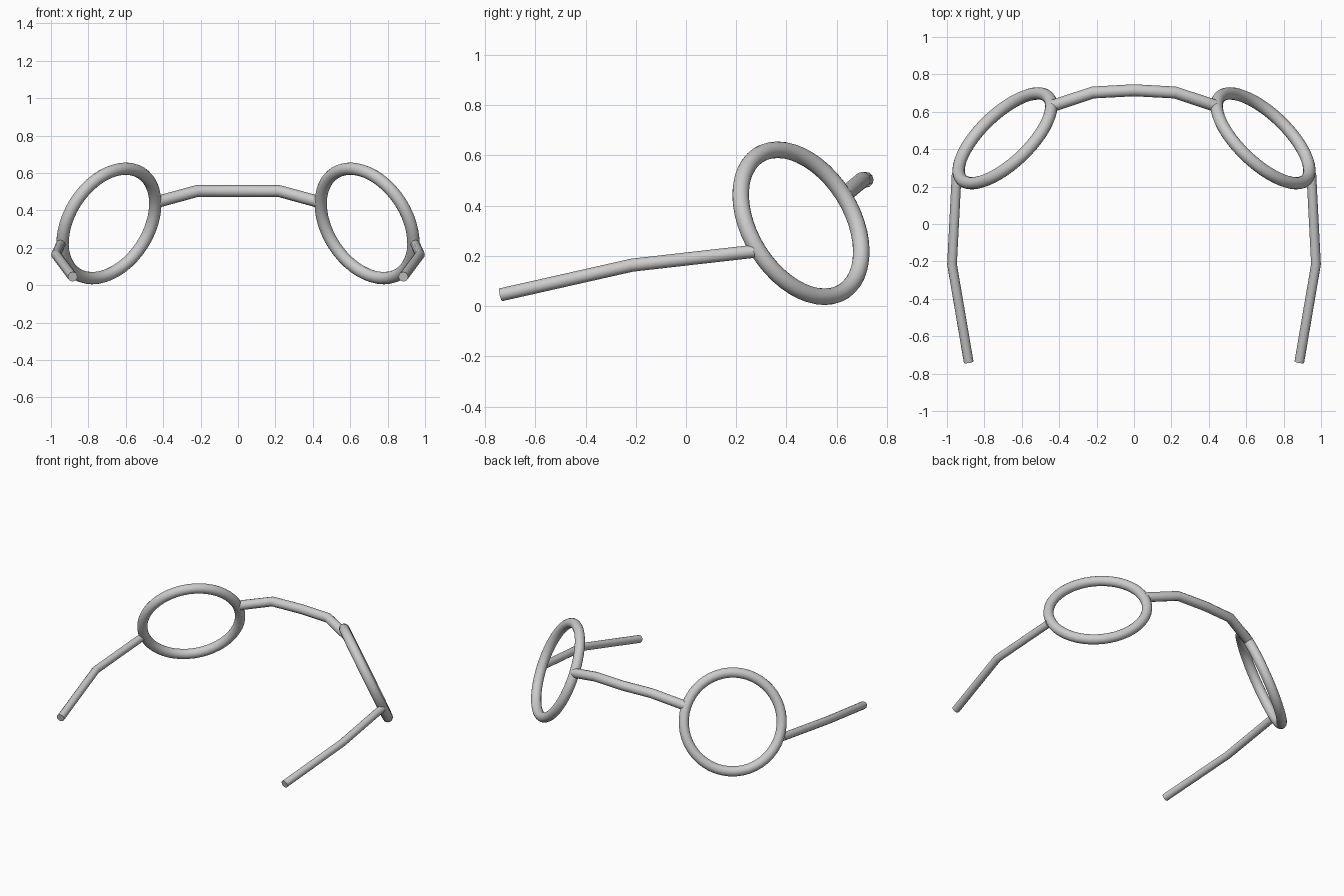
import bpy
from mathutils import Vector

cube = bpy.data.objects.get("Cube")
if cube:
    bpy.data.objects.remove(cube, do_unlink=True)

# One grey metal for the whole frame
metal = bpy.data.materials.new("grey_metal")
metal.use_nodes = True
GREY = (0.6, 0.6, 0.6, 1)
metal.diffuse_color = GREY
metal.node_tree.nodes["Principled BSDF"].inputs["Base Color"].default_value = GREY


def finish(obj, name):
    obj.name = name
    obj.data.name = name
    obj.data.materials.clear()
    obj.data.materials.append(metal)
    bpy.ops.object.shade_smooth_by_angle(angle=0.6)


def tube(name, points, radius):
    """Round tube along straight segments, closed at both ends."""
    curve = bpy.data.curves.new(name, "CURVE")
    curve.dimensions = "3D"
    curve.bevel_depth = radius
    curve.bevel_resolution = 4
    curve.use_fill_caps = True
    spline = curve.splines.new("POLY")
    spline.points.add(len(points) - 1)
    for target, p in zip(spline.points, points):
        target.co = (*p, 1)
    obj = bpy.data.objects.new(name, curve)
    bpy.context.collection.objects.link(obj)
    bpy.ops.object.select_all(action="DESELECT")
    obj.select_set(True)
    bpy.context.view_layer.objects.active = obj
    bpy.ops.object.convert(target="MESH")
    finish(bpy.context.object, name)


for side, s in (("left", 1), ("right", -1)):
    # Tilted lens rim
    normal = Vector((0.633 * s, 0.661, 0.405))
    bpy.ops.mesh.primitive_torus_add(
        major_radius=0.32, minor_radius=0.033,
        major_segments=48, minor_segments=16,
        location=(0.69 * s, 0.458, 0.33),
        rotation=normal.to_track_quat("Z", "Y").to_euler())
    finish(bpy.context.object, side + "_lens_rim")

    # Bent temple arm
    tube(side + "_temple_arm",
         [(0.948 * s, 0.27, 0.218), (0.973 * s, -0.215, 0.163),
          (0.884 * s, -0.738, 0.045)], 0.026)

# Bridge joining the rims
half = [(0.44, 0.63, 0.443), (0.22, 0.703, 0.503)]
tube("bridge",
     half + [(0, 0.715, 0.503)] + [(-x, y, z) for x, y, z in reversed(half)],
     0.032)
